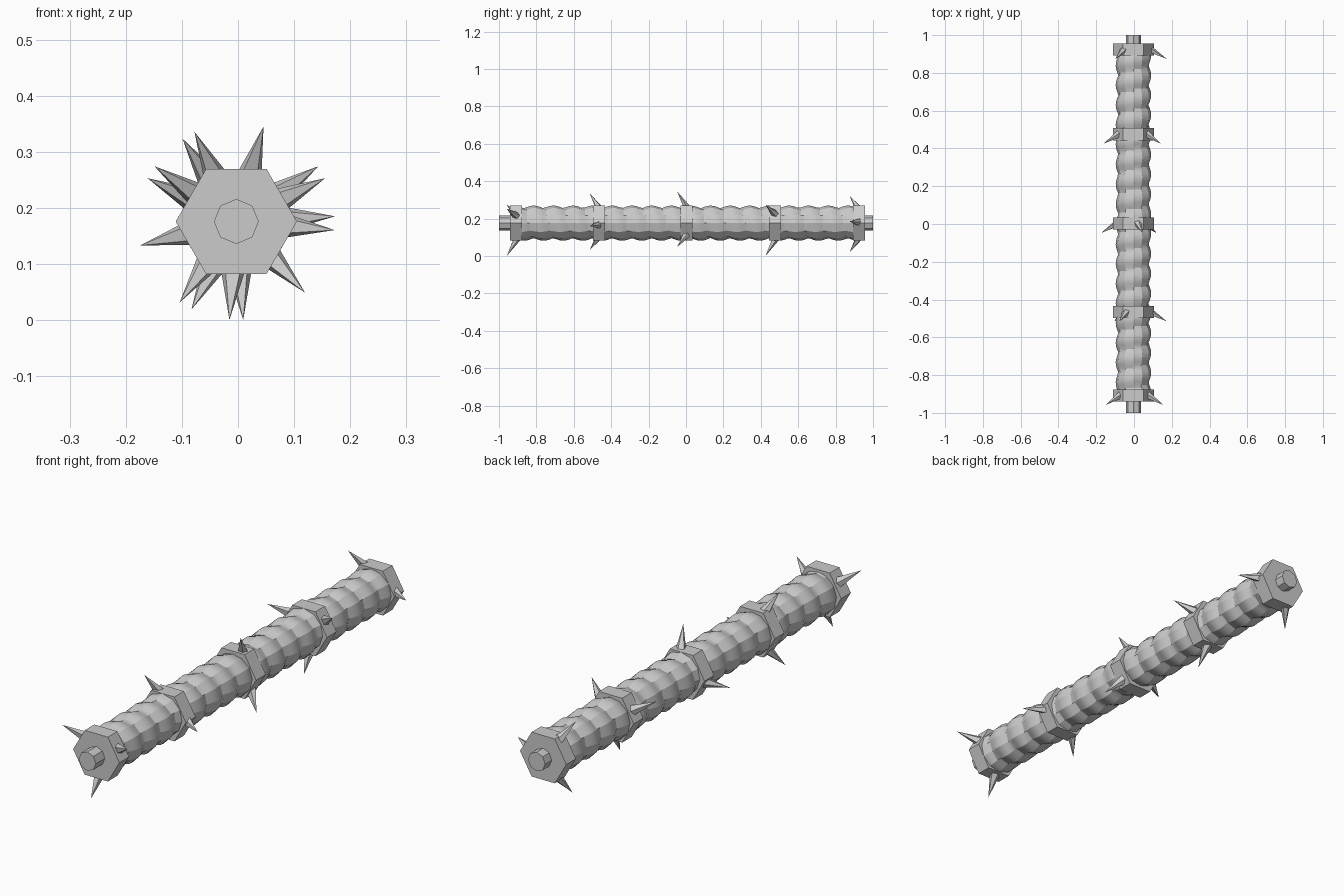
import bpy, bmesh, math
from mathutils import Vector

if "Cube" in bpy.data.objects:
    bpy.data.objects.remove(bpy.data.objects["Cube"])

CX, CZ = -0.003, 0.176          # axis of the shaft, running along y

mat = bpy.data.materials.new("grey metal")
mat.diffuse_color = (0.6, 0.6, 0.6, 1)
mat.use_nodes = True
mat.node_tree.nodes["Principled BSDF"].inputs["Base Color"].default_value = mat.diffuse_color


def ring_point(r, a, y):
    return Vector((CX + r * math.cos(a), y, CZ + r * math.sin(a)))


def finish(name, bm):
    bmesh.ops.recalc_face_normals(bm, faces=bm.faces)
    mesh = bpy.data.meshes.new(name)
    bm.to_mesh(mesh)
    bm.free()
    mesh.materials.append(mat)
    ob = bpy.data.objects.new(name, mesh)
    bpy.context.collection.objects.link(ob)
    return ob


def tube(name, sides, ys, radius):
    """Capped tube along y; radius is a function of angle and y."""
    bm = bmesh.new()
    rings = [[bm.verts.new(ring_point(radius(a, y), a, y))
              for a in (2 * math.pi * i / sides for i in range(sides))] for y in ys]
    for p, q in zip(rings, rings[1:]):
        for i in range(sides):
            j = (i + 1) % sides
            bm.faces.new((p[i], p[j], q[j], q[i]))
    bm.faces.new(rings[0])
    bm.faces.new(rings[-1])
    return finish(name, bm)


def spike(name, y, deg):
    """Five-sided thorn leaning towards -y."""
    a = math.radians(deg)
    base, tip = ring_point(0.082, a, y + 0.006), ring_point(0.176, a, y - 0.05)
    out = Vector((math.cos(a), 0, math.sin(a)))
    u, v = Vector((0, 1, 0)), out.cross(Vector((0, 1, 0)))
    bm = bmesh.new()
    foot = [bm.verts.new(base + 0.024 * (u * math.cos(t) + v * math.sin(t)))
            for t in (2 * math.pi * i / 5 for i in range(5))]
    top = bm.verts.new(tip)
    bm.faces.new(foot)
    for i in range(5):
        bm.faces.new((foot[i], foot[(i + 1) % 5], top))
    finish(name, bm)


# Inner rod
tube("inner_rod", 8, [-1, 1], lambda a, y: 0.04)

# Wound grip: one helical bulge around the shaft
PITCH = 0.105


def wound(a, y):
    phase = (y / PITCH + a / (2 * math.pi)) % 1
    return 0.079 + 0.015 * math.sin(math.pi * phase)


STEPS = 108
grip = tube("wound_grip", 12, [-0.92 + 1.86 * i / STEPS for i in range(STEPS + 1)], wound)
bpy.context.view_layer.objects.active = grip
grip.select_set(True)
bpy.ops.object.shade_smooth_by_angle(angle=math.radians(25))

# Hexagonal collars, each with three spikes
for n, (y, first) in enumerate([(-0.908, 26), (-0.465, -5), (0.003, 74), (0.475, 34), (0.924, 3)]):
    tube(f"collar_{n + 1}", 6, [y - 0.032, y + 0.032], lambda a, y: 0.108)
    for k in range(3):
        spike(f"spike_{n + 1}_{k + 1}", y, first + 120 * k)
